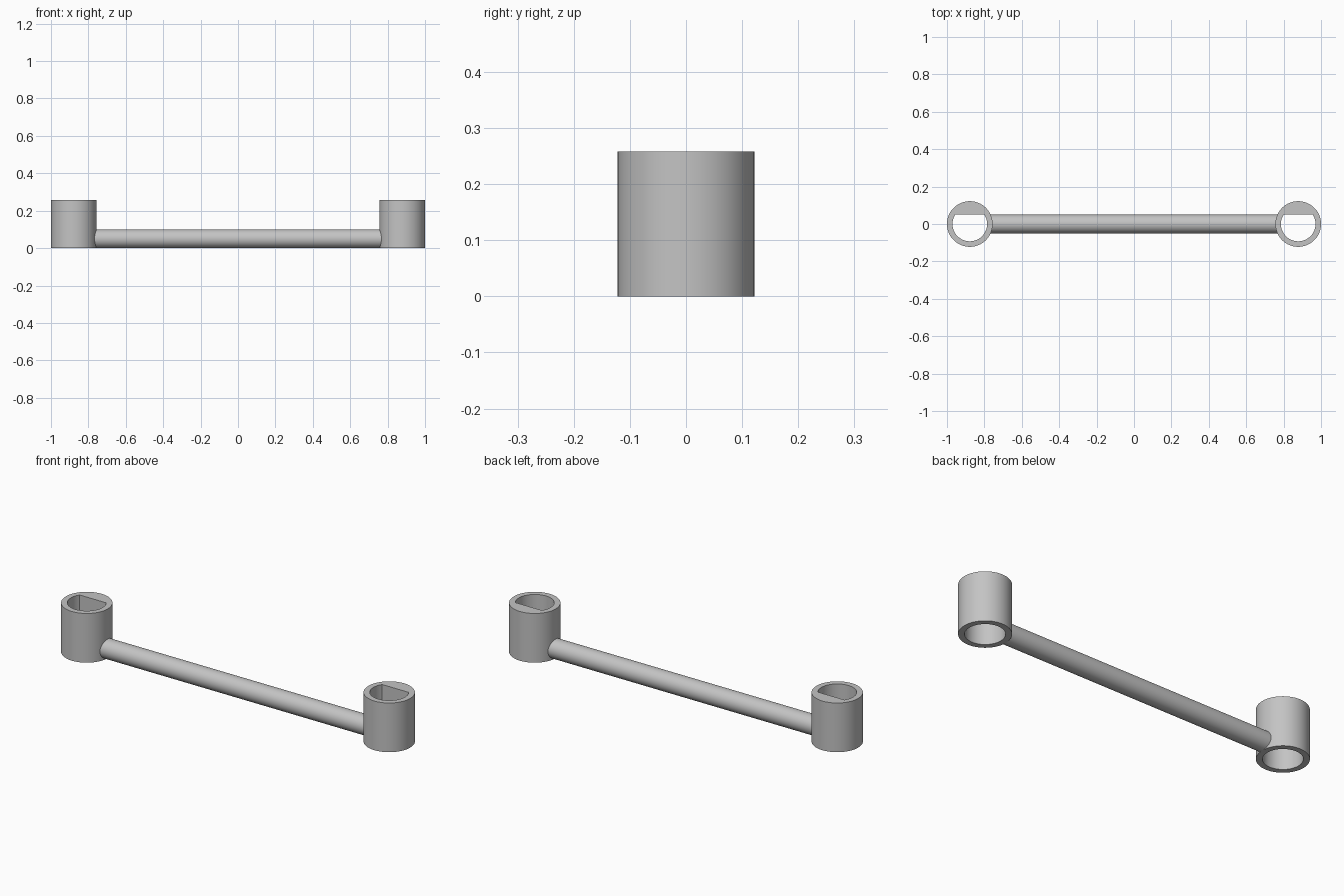
import bpy, bmesh, math

cube = bpy.data.objects.get("Cube")
if cube:
    bpy.data.objects.remove(cube)

SEGMENTS = 96
OUTER, BORE = 0.122, 0.0925      # socket radii
HEIGHT, STEP = 0.258, 0.1        # socket height, start of the D-shaped bore
FLAT = BORE * math.sin(math.radians(33.75))
CENTRE = 1 - OUTER
BAR_RADIUS = 0.05

grey = bpy.data.materials.new("light_grey")
grey.use_nodes = True
grey.diffuse_color = (0.55, 0.55, 0.55, 1)
grey.node_tree.nodes["Principled BSDF"].inputs["Base Color"].default_value = grey.diffuse_color


def finish(obj):
    obj.data.materials.clear()
    obj.data.materials.append(grey)
    bpy.ops.object.select_all(action="DESELECT")
    obj.select_set(True)
    bpy.context.view_layer.objects.active = obj
    bpy.ops.object.shade_smooth_by_angle(angle=math.radians(30))


def socket(name, x):
    # Loops run up the outside, over the rim and down the keyed bore
    bm = bmesh.new()
    loops = []
    for radius, z, limit in ((OUTER, 0, 1), (OUTER, HEIGHT, 1), (BORE, HEIGHT, FLAT),
                             (BORE, STEP, FLAT), (BORE, STEP, 1), (BORE, 0, 1)):
        loop = []
        for i in range(SEGMENTS):
            a = math.tau * i / SEGMENTS
            loop.append(bm.verts.new((radius * math.cos(a), min(radius * math.sin(a), limit), z)))
        loops.append(loop)
    for k, low in enumerate(loops):
        high = loops[(k + 1) % len(loops)]
        for i in range(SEGMENTS):
            j = (i + 1) % SEGMENTS
            bm.faces.new((low[i], low[j], high[j], high[i]))
    bmesh.ops.remove_doubles(bm, verts=bm.verts, dist=1e-5)
    bmesh.ops.recalc_face_normals(bm, faces=bm.faces)
    mesh = bpy.data.meshes.new(name)
    bm.to_mesh(mesh)
    bm.free()
    obj = bpy.data.objects.new(name, mesh)
    obj.location.x = x
    bpy.context.collection.objects.link(obj)
    finish(obj)


# End sockets
socket("left_socket", CENTRE)
socket("right_socket", -CENTRE)

# Connecting bar, with its ends buried in the socket walls
bpy.ops.mesh.primitive_cylinder_add(vertices=64, radius=BAR_RADIUS, depth=1.55,
                                    location=(0, 0, BAR_RADIUS),
                                    rotation=(0, math.pi / 2, 0))
bar = bpy.context.object
bar.name = "connecting_bar"
finish(bar)
